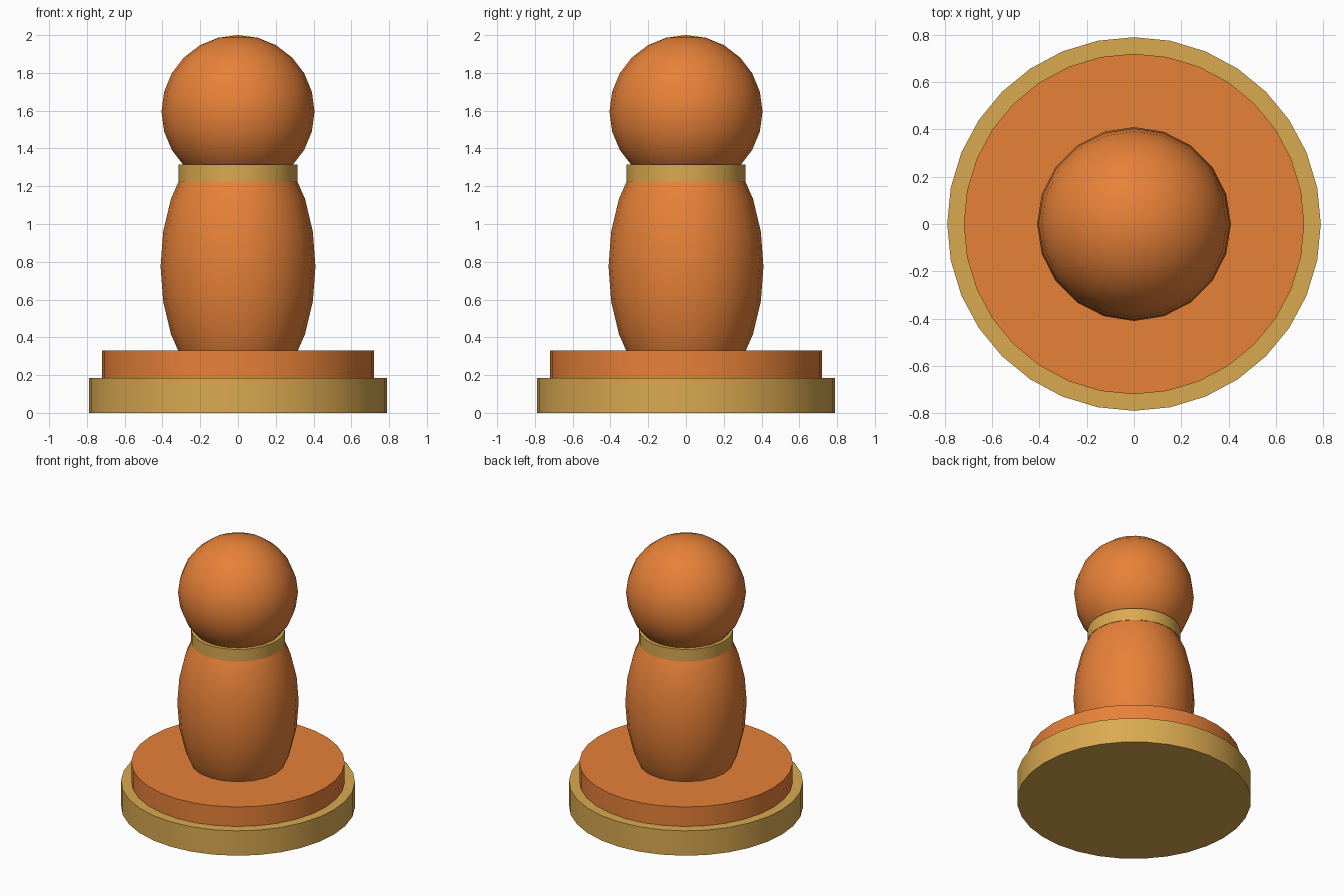
import bpy
import math

if "Cube" in bpy.data.objects:
    bpy.data.objects.remove(bpy.data.objects["Cube"])


def material(name, rgb):
    mat = bpy.data.materials.new(name)
    mat.diffuse_color = (*rgb, 1.0)
    mat.use_nodes = True
    mat.node_tree.nodes["Principled BSDF"].inputs["Base Color"].default_value = mat.diffuse_color
    return mat


orange = material("orange_wood", (0.80, 0.22, 0.04))
gold = material("gold_trim", (0.70, 0.40, 0.08))


def finish(name, mat):
    obj = bpy.context.object
    obj.name = name
    obj.data.materials.append(mat)
    bpy.ops.object.shade_smooth_by_angle(angle=math.radians(35))


def disc(name, radius, z0, z1, mat):
    bpy.ops.mesh.primitive_cylinder_add(vertices=32, radius=radius, depth=z1 - z0,
                                        location=(0, 0, (z0 + z1) / 2))
    finish(name, mat)


def ellipsoid(name, radius, half_height, z, mat):
    bpy.ops.mesh.primitive_uv_sphere_add(segments=20, ring_count=12, radius=1,
                                         location=(0, 0, z))
    bpy.context.object.scale = (radius, radius, half_height)
    bpy.ops.object.transform_apply(location=False, rotation=False, scale=True)
    finish(name, mat)


# Stepped base
disc("base_foot", 0.79, 0.0, 0.185, gold)
disc("base_step", 0.72, 0.185, 0.33, orange)

# Barrel-shaped body, collar and ball head
ellipsoid("body", 0.41, 0.715, 0.775, orange)
disc("collar", 0.316, 1.225, 1.315, gold)
ellipsoid("head", 0.405, 0.405, 1.595, orange)
